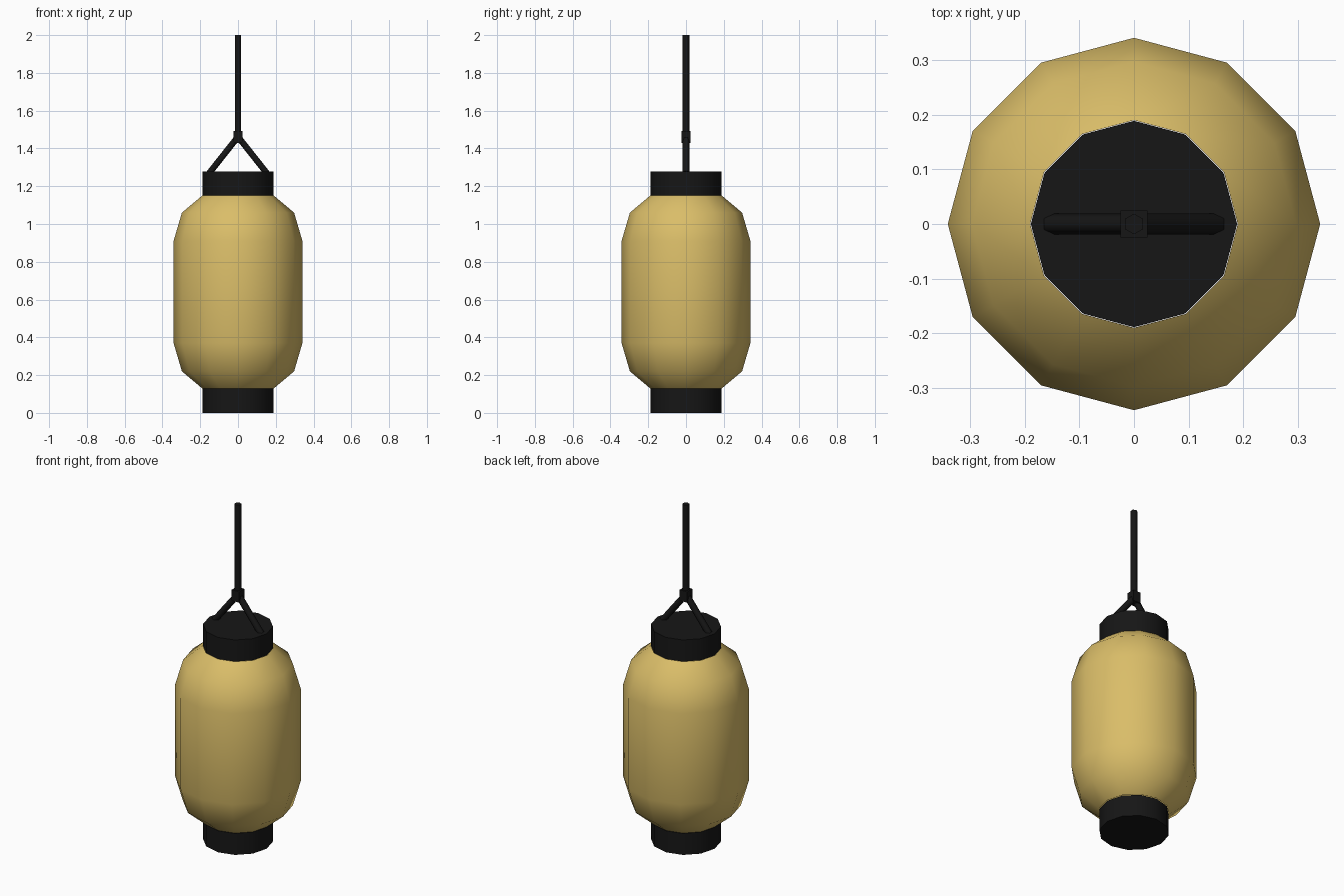
import bpy, bmesh, math
from mathutils import Vector, Matrix

if "Cube" in bpy.data.objects:
    bpy.data.objects.remove(bpy.data.objects["Cube"])


def material(name, rgb):
    m = bpy.data.materials.new(name)
    m.diffuse_color = (*rgb, 1)
    m.use_nodes = True
    m.node_tree.nodes["Principled BSDF"].inputs["Base Color"].default_value = m.diffuse_color
    return m


PAPER = material("yellow_paper", (0.70, 0.51, 0.14))
BLACK = material("black", (0.008, 0.008, 0.008))


def finish(name, bm, mat, smooth_angle):
    bmesh.ops.recalc_face_normals(bm, faces=bm.faces)
    mesh = bpy.data.meshes.new(name)
    bm.to_mesh(mesh)
    bm.free()
    mesh.materials.append(mat)
    ob = bpy.data.objects.new(name, mesh)
    bpy.context.collection.objects.link(ob)
    bpy.ops.object.select_all(action='DESELECT')
    ob.select_set(True)
    bpy.context.view_layer.objects.active = ob
    bpy.ops.object.shade_smooth_by_angle(angle=math.radians(smooth_angle))
    return ob


def lathe(name, profile, mat, sides=12, caps=False):
    """Spin (radius, height) points around z."""
    bm = bmesh.new()
    rings = [[bm.verts.new((r * math.cos(math.tau * i / sides),
                            r * math.sin(math.tau * i / sides), z))
              for i in range(sides)] for r, z in profile]
    for a, b in zip(rings, rings[1:]):
        for i in range(sides):
            j = (i + 1) % sides
            bm.faces.new((a[i], a[j], b[j], b[i]))
    if caps:
        bm.faces.new(rings[0])
        bm.faces.new(rings[-1])
    return finish(name, bm, mat, 50)


def rod(name, start, end, radius, sides=6):
    """Six-sided cord between two points in the xz plane, corners towards y."""
    start, end = Vector(start), Vector(end)
    axis = (end - start).normalized()
    y = Vector((0, 1, 0))
    x = y.cross(axis)
    rot = Matrix((x, y, axis)).transposed().to_4x4()
    spin = Matrix.Rotation(math.pi / 2, 4, 'Z')
    bm = bmesh.new()
    bmesh.ops.create_cone(bm, cap_ends=True, segments=sides,
                          radius1=radius, radius2=radius,
                          depth=(end - start).length,
                          matrix=Matrix.Translation((start + end) / 2) @ rot @ spin)
    # create_cone puts a corner on local y already or on x: test and correct
    if not any(abs(abs(v.co.y) - radius) < 1e-4 for v in bm.verts):
        mid = (start + end) / 2
        turn = Matrix.Rotation(math.pi / 2, 4, axis)
        bmesh.ops.rotate(bm, verts=bm.verts, cent=mid, matrix=turn)
    return finish(name, bm, BLACK, 65)


# paper shade
lathe("paper_shade", [(0.19, 0.13), (0.297, 0.22), (0.341, 0.37),
                      (0.341, 0.91), (0.297, 1.06), (0.19, 1.15)], PAPER)

# end collars
for part, z in (("bottom_collar", 0.0), ("top_collar", 1.15)):
    lathe(part, [(0.189, z), (0.189, z + 0.128)], BLACK, caps=True)

# hanging cord and the two slanted strings
rod("hanging_cord", (0, 0, 1.46), (0, 0, 2.0), 0.019)
for side, s in (("left", -1), ("right", 1)):
    rod(side + "_string", (s * 0.152, 0, 1.27), (0, 0, 1.462), 0.019)

# knot block
bm = bmesh.new()
bmesh.ops.create_cube(bm, size=1, matrix=Matrix.Translation((0, 0, 1.46))
                      @ Matrix.Diagonal((0.049, 0.049, 0.064, 1)))
finish("knot", bm, BLACK, 30)
